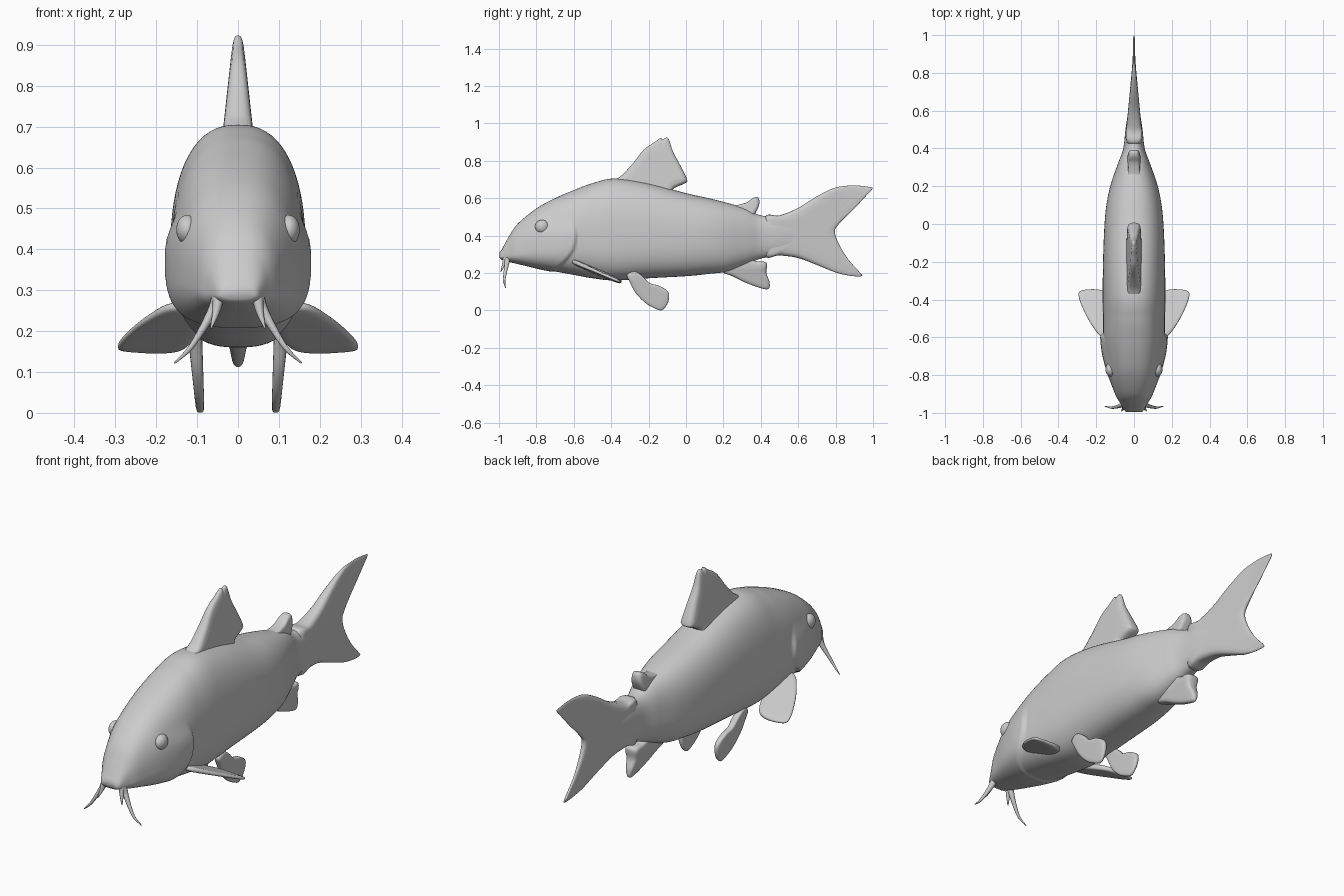
import bpy, bmesh, math
from mathutils import Vector


def smoothstep(a, b, x):
    t = min(1, max(0, (x - a) / (b - a)))
    return t * t * (3 - 2 * t)


def catmull(pts, steps, closed):
    """Smooth path through tuples of any size."""
    n, out = len(pts), []
    for i in range(n if closed else n - 1):
        q = [pts[(i + k) % n] if closed else pts[min(max(i + k, 0), n - 1)] for k in (-1, 0, 1, 2)]
        for s in range(steps):
            t = s / steps
            out.append(tuple(0.5 * (2 * b + (c - a) * t + (2 * a - 5 * b + 4 * c - d) * t * t
                                    + (3 * b - a - 3 * c + d) * t ** 3) for a, b, c, d in zip(*q)))
    return out if closed else out + [tuple(pts[-1])]


def finish(bm, name):
    bmesh.ops.recalc_face_normals(bm, faces=bm.faces)
    me = bpy.data.meshes.new(name)
    bm.to_mesh(me)
    bm.free()
    ob = bpy.data.objects.new(name, me)
    bpy.context.collection.objects.link(ob)
    for p in me.polygons:
        p.use_smooth = True
    return ob


def bridge(bm, a, b):
    n = len(a)
    for i in range(n):
        bm.faces.new((a[i], a[(i + 1) % n], b[(i + 1) % n], b[i]))


def fin(name, outline, centre, thick, place):
    """Rounded plate: outline in (u, v), half thickness thick(u, v), place(u, v, h) -> 3D."""
    loop = catmull(outline, 6, True)
    rings = [(0.15, 1), (0.4, 1), (0.65, 1), (0.85, 0.97), (0.95, 0.8), (0.99, 0.5), (1, 0.15)]
    bm = bmesh.new()
    rims = []
    for side in (1, -1):
        prev = None
        for r, k in rings:
            cur = []
            for p in loop:
                u, v = (c + (q - c) * r for c, q in zip(centre, p))
                cur.append(bm.verts.new(place(u, v, side * k * thick(u, v))))
            if prev:
                bridge(bm, prev, cur)
            else:
                bm.faces.new(cur)
            prev = cur
        rims.append(prev)
    bridge(bm, *rims)
    return finish(bm, name)


# Body: y, top, bottom, half width, height of widest point
stations = [
    (-0.985, 0.325, 0.27, 0.052, 0.29), (-0.95, 0.39, 0.26, 0.072, 0.30),
    (-0.90, 0.463, 0.248, 0.100, 0.31), (-0.80, 0.545, 0.225, 0.135, 0.33),
    (-0.70, 0.600, 0.208, 0.154, 0.34), (-0.60, 0.643, 0.19, 0.164, 0.36),
    (-0.50, 0.680, 0.172, 0.165, 0.37), (-0.38, 0.705, 0.16, 0.166, 0.38),
    (-0.20, 0.680, 0.172, 0.164, 0.39), (0.0, 0.627, 0.183, 0.156, 0.39),
    (0.12, 0.600, 0.195, 0.143, 0.39), (0.22, 0.575, 0.208, 0.120, 0.39),
    (0.32, 0.545, 0.245, 0.085, 0.39), (0.40, 0.508, 0.277, 0.057, 0.395),
    (0.50, 0.503, 0.295, 0.045, 0.40), (0.60, 0.495, 0.305, 0.030, 0.40),
    (0.70, 0.45, 0.37, 0.012, 0.41)]
bm = bmesh.new()
prev = None
N = 72
sections = catmull(stations, 14, False)
nose = sections[0]
sections.insert(0, (-0.996, 0.312, 0.28, 0.042, 0.29))
for y, top, bot, w, mid in sections:
    ring = []
    for i in range(N):
        a = 2 * math.pi * i / N
        c, s = math.cos(a), math.sin(a)
        e = 2 / 2.4 if s >= 0 else 2 / 2.6
        x = math.copysign(abs(c) ** e, c) * w
        z = mid + (top - mid if s >= 0 else bot - mid) * 1.0 * abs(s) ** e if s >= 0 else mid - (mid - bot) * abs(s) ** e
        # raised gill cover ending in a curved step
        edge = -0.59 - 4 * (z - 0.39) ** 2
        lift = 0.015 * smoothstep(-0.88, -0.64, y) * (1 - smoothstep(edge - 0.004, edge + 0.012, y))
        lift *= 1 - smoothstep(0.40, 0.50, z)
        x += lift * c
        z += lift * 0.4 * min(s, 0)
        ring.append(bm.verts.new((x, y, z)))
    if prev:
        bridge(bm, prev, ring)
    else:
        bm.faces.new(ring)
    prev = ring
bm.faces.new(prev)
finish(bm, "body")

# Median fins
upright = lambda u, v, h: (h, u, v)
fin("tail_fin",
    [(0.42, 0.495), (0.50, 0.508), (0.60, 0.548), (0.70, 0.61), (0.80, 0.657), (0.90, 0.668),
     (0.98, 0.66), (0.998, 0.653), (0.97, 0.62), (0.90, 0.545), (0.82, 0.465), (0.796, 0.42),
     (0.82, 0.35), (0.87, 0.27), (0.932, 0.20), (0.938, 0.183), (0.88, 0.185), (0.80, 0.203),
     (0.70, 0.243), (0.60, 0.28), (0.50, 0.294), (0.42, 0.295)],
    (0.68, 0.42), lambda u, v: max(0.006, 0.046 - 0.095 * (u - 0.45)), upright)
fin("dorsal_fin",
    [(-0.39, 0.68), (-0.34, 0.725), (-0.285, 0.785), (-0.225, 0.86), (-0.165, 0.902),
     (-0.135, 0.923), (-0.125, 0.915), (-0.095, 0.92), (-0.07, 0.85), (-0.03, 0.775),
     (0.004, 0.705), (-0.002, 0.682), (-0.065, 0.652), (-0.10, 0.61), (-0.30, 0.63)],
    (-0.16, 0.75), lambda u, v: max(0.012, 0.036 - 0.11 * (v - 0.70)), upright)
fin("adipose_fin",
    [(0.22, 0.55), (0.28, 0.565), (0.325, 0.578), (0.36, 0.602), (0.387, 0.602),
     (0.391, 0.565), (0.368, 0.515), (0.34, 0.47), (0.26, 0.48)],
    (0.32, 0.54), lambda u, v: 0.034 - 0.15 * max(0, v - 0.53), upright)
fin("anal_fin",
    [(0.19, 0.21), (0.25, 0.182), (0.315, 0.15), (0.39, 0.122), (0.44, 0.114), (0.447, 0.15),
     (0.43, 0.20), (0.43, 0.255), (0.37, 0.265), (0.30, 0.30), (0.22, 0.26)],
    (0.34, 0.21), lambda u, v: min(0.035, 0.012 + 0.2 * max(0, v - 0.115)), upright)

for s, side in ((1, "left"), (-1, "right")):
    # Paired fins
    fin(side + "_pelvic_fin",
        [(-0.315, 0.19), (-0.30, 0.15), (-0.27, 0.095), (-0.22, 0.042), (-0.165, 0.010),
         (-0.128, 0.002), (-0.097, 0.04), (-0.093, 0.095), (-0.14, 0.13), (-0.195, 0.147),
         (-0.24, 0.19), (-0.28, 0.21)],
        (-0.19, 0.09), lambda u, v: 0.010 + 0.04 * max(0, v),
        lambda u, v, h: (s * (0.092 + 0.07 * v) + h, u, v))
    fin(side + "_pectoral_fin",
        [(0.12, -0.605), (0.172, -0.598), (0.22, -0.54), (0.26, -0.47), (0.29, -0.395),
         (0.287, -0.357), (0.23, -0.346), (0.17, -0.352), (0.13, -0.38), (0.10, -0.46), (0.09, -0.56)],
        (0.18, -0.46), lambda u, v: 0.008 + 0.05 * max(0, 0.25 - u),
        lambda u, v, h: (s * u, v + 0.3 * h, 0.26 - 0.43 * (v + 0.6) + h))
    # Eye
    bpy.ops.mesh.primitive_uv_sphere_add(segments=32, ring_count=16, location=(s * 0.124, -0.77, 0.448))
    eye = bpy.context.object
    eye.name = side + "_eye"
    eye.scale = (0.027, 0.037, 0.036)
    bpy.ops.object.shade_smooth()
    # Barbels
    for kind, path in (
            ("long", [(0.045, -0.955, 0.29, 0.018), (0.062, -0.958, 0.25, 0.013),
                      (0.090, -0.967, 0.20, 0.009), (0.12, -0.972, 0.155, 0.006), (0.155, -0.965, 0.122, 0.002)]),
            ("short", [(0.048, -0.965, 0.28, 0.014), (0.054, -0.975, 0.245, 0.009), (0.066, -0.99, 0.207, 0.002)])):
        cu = bpy.data.curves.new(f"{side}_{kind}_barbel", "CURVE")
        cu.dimensions = "3D"
        cu.bevel_depth = 1
        cu.bevel_resolution = 3
        cu.use_fill_caps = True
        pts = catmull(path, 6, False)
        sp = cu.splines.new("POLY")
        sp.points.add(len(pts) - 1)
        for p, (x, y, z, r) in zip(sp.points, pts):
            p.co = (s * x, y, z, 1)
            p.radius = r
        sp.use_smooth = True
        bpy.context.collection.objects.link(bpy.data.objects.new(cu.name, cu))
